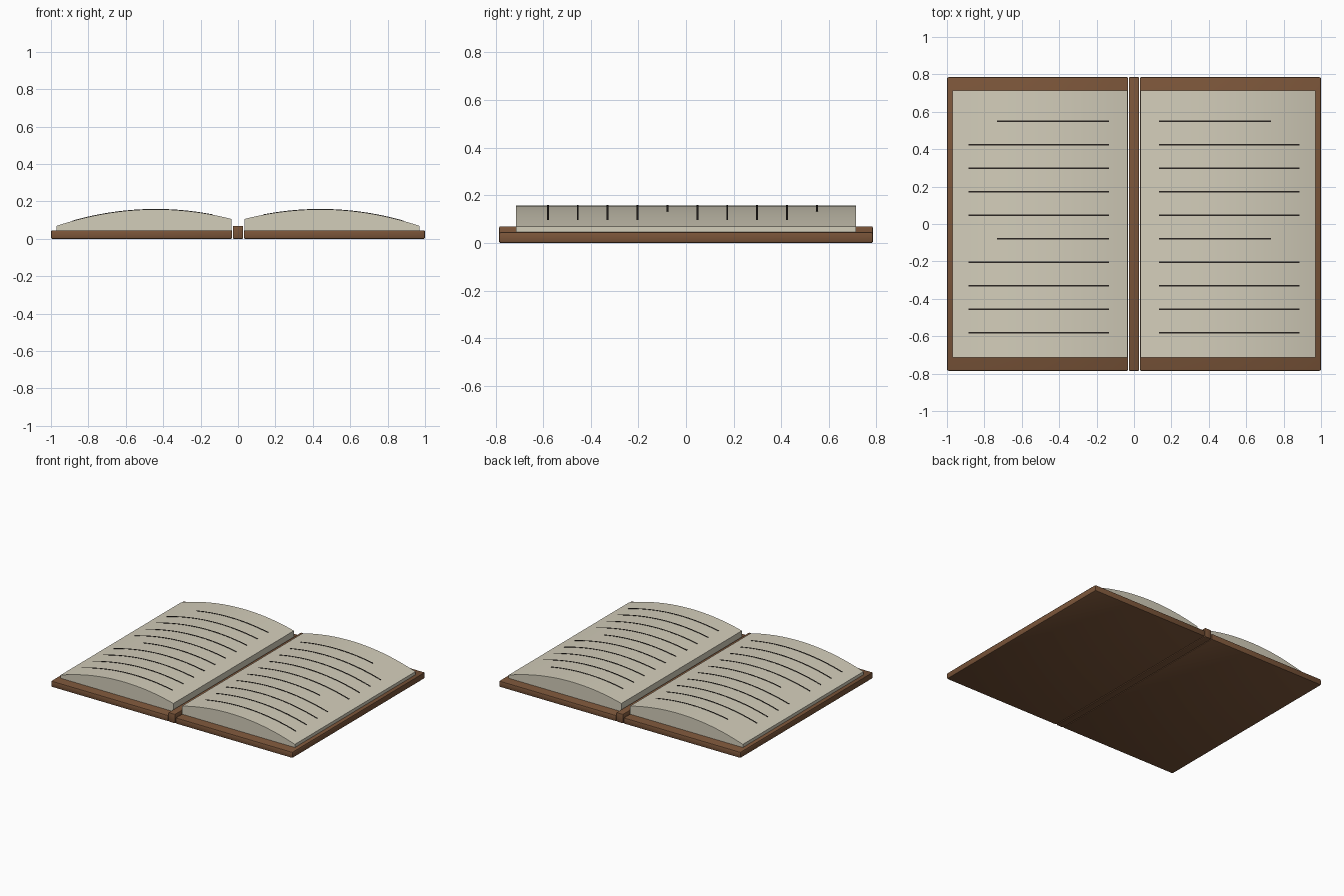
import bpy, bmesh, math

cube = bpy.data.objects.get("Cube")
if cube:
    bpy.data.objects.remove(cube, do_unlink=True)


def material(name, rgb):
    m = bpy.data.materials.new(name)
    m.use_nodes = True
    m.diffuse_color = (*rgb, 1)
    m.node_tree.nodes["Principled BSDF"].inputs["Base Color"].default_value = (*rgb, 1)
    return m


LEATHER = material("brown leather", (0.195, 0.09, 0.041))
PAPER = material("cream paper", (0.65, 0.61, 0.49))
INK = material("dark ink", (0.022, 0.018, 0.015))


def finish(name, bm, mat):
    bmesh.ops.recalc_face_normals(bm, faces=bm.faces)
    mesh = bpy.data.meshes.new(name)
    bm.to_mesh(mesh)
    bm.free()
    mesh.materials.append(mat)
    obj = bpy.data.objects.new(name, mesh)
    bpy.context.collection.objects.link(obj)
    bpy.ops.object.select_all(action='DESELECT')
    obj.select_set(True)
    bpy.context.view_layer.objects.active = obj
    bpy.ops.object.shade_smooth_by_angle(angle=math.radians(30))
    return obj


def board(name, x0, x1, half_depth, height, bevel):
    bm = bmesh.new()
    bmesh.ops.create_cube(bm, size=1)
    for v in bm.verts:
        v.co.x = x1 if v.co.x > 0 else x0
        v.co.y *= 2 * half_depth
        v.co.z = height if v.co.z > 0 else 0
    bmesh.ops.bevel(bm, geom=bm.edges[:], offset=bevel, segments=2,
                    profile=0.5, affect='EDGES')
    return finish(name, bm, LEATHER)


def page_height(x):
    return 0.158 - 0.315 * (abs(x) - 0.44) ** 2


def add_arch(bm, x0, x1, y0, y1, top, bottom, segments=24):
    """Extrude a strip between two height functions along y."""
    xs = [x0 + (x1 - x0) * i / segments for i in range(segments + 1)]
    outline = [(x, top(x)) for x in xs] + [(x, bottom(x)) for x in reversed(xs)]
    front = [bm.verts.new((x, y0, z)) for x, z in outline]
    back = [bm.verts.new((x, y1, z)) for x, z in outline]
    n = len(outline)
    for i in range(n):
        j = (i + 1) % n
        bm.faces.new((front[i], front[j], back[j], back[i]))
    # End caps as clean quads between top and bottom
    for ring in (front, back):
        for i in range(segments):
            bm.faces.new((ring[i], ring[i + 1], ring[n - 2 - i], ring[n - 1 - i]))


# Spine strip
board("spine", -0.028, 0.028, 0.785, 0.07, 0.006)

for side, s in (("left", 1), ("right", -1)):
    # Cover board
    board(side + "_cover", *sorted((s * 0.031, s)), 0.785, 0.046, 0.008)

    # Arched page block
    bm = bmesh.new()
    add_arch(bm, s * 0.036, s * 0.97, -0.713, 0.713, page_height, lambda x: 0.044)
    finish(side + "_pages", bm, PAPER)

    # Ruled writing: two paragraphs, each opening with a short line
    bm = bmesh.new()
    for row in range(10):
        y = 0.55 - row * 0.1256
        outer = 0.732 if row % 5 == 0 else 0.886
        add_arch(bm, s * 0.135, s * outer, y - 0.004, y + 0.004,
                 lambda x: page_height(x) + 0.002,
                 lambda x: page_height(x) - 0.003)
    finish(side + "_writing_lines", bm, INK)
